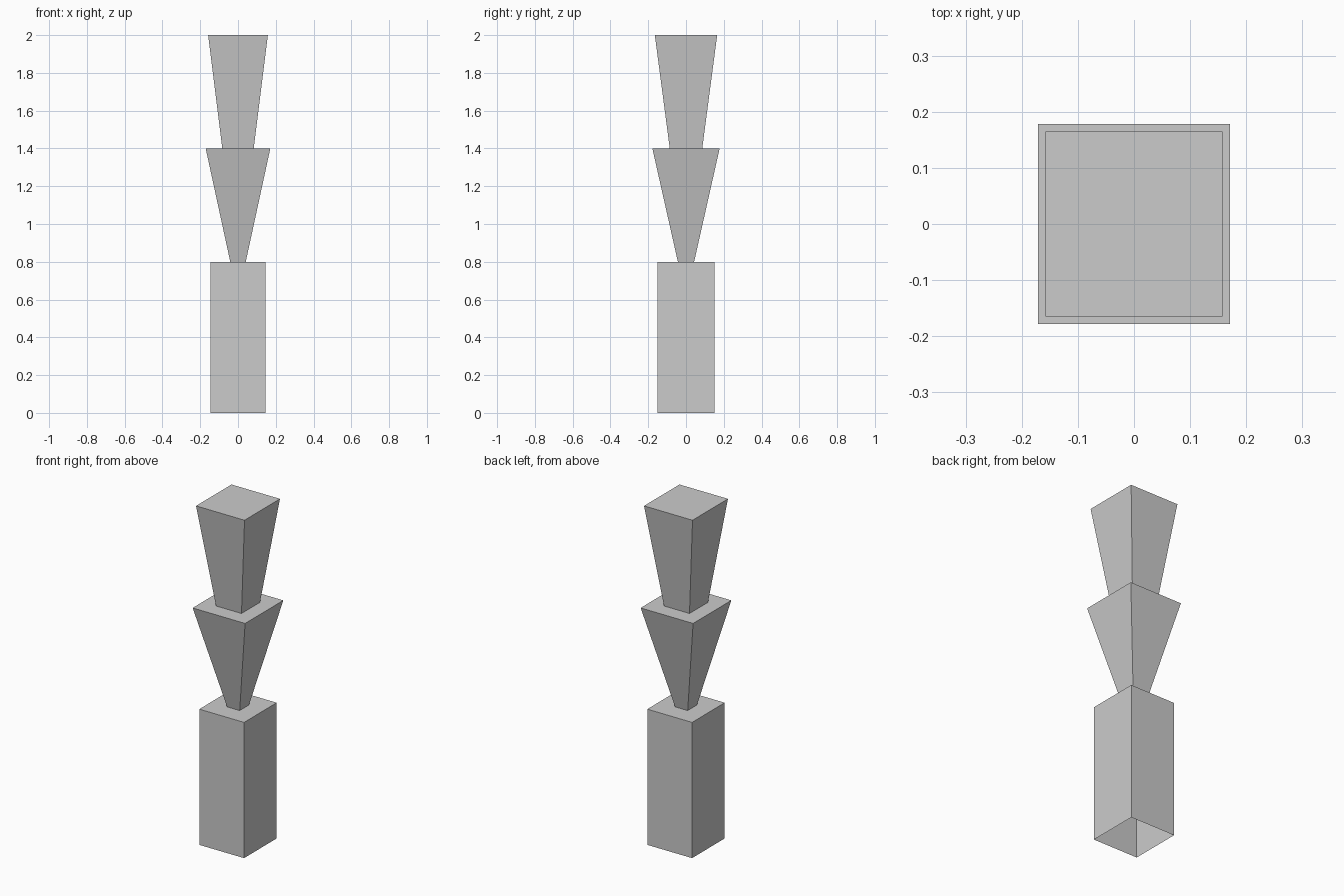
import bpy
import bmesh

if "Cube" in bpy.data.objects:
    bpy.data.objects.remove(bpy.data.objects["Cube"])


def tapered_block(name, z0, z1, bottom, top):
    """Four-sided block, capped on top and open underneath; sizes are half widths."""
    bm = bmesh.new()
    bmesh.ops.create_cube(bm, size=2)
    for v in bm.verts:
        upper = v.co.z > 0
        hx, hy = top if upper else bottom
        v.co = (v.co.x * hx, v.co.y * hy, z1 if upper else z0)
    bm.normal_update()
    underside = [f for f in bm.faces if f.normal.z < -0.9]
    bmesh.ops.delete(bm, geom=underside, context='FACES_ONLY')
    mesh = bpy.data.meshes.new(name)
    bm.to_mesh(mesh)
    bm.free()
    obj = bpy.data.objects.new(name, mesh)
    bpy.context.collection.objects.link(obj)
    return obj


# Straight base, then two blocks flaring upwards
tapered_block("base_block", 0.0, 0.8, (0.146, 0.152), (0.146, 0.152))
tapered_block("middle_flare", 0.8, 1.4, (0.041, 0.043), (0.171, 0.178))
tapered_block("top_flare", 1.4, 2.0, (0.083, 0.086), (0.158, 0.165))
